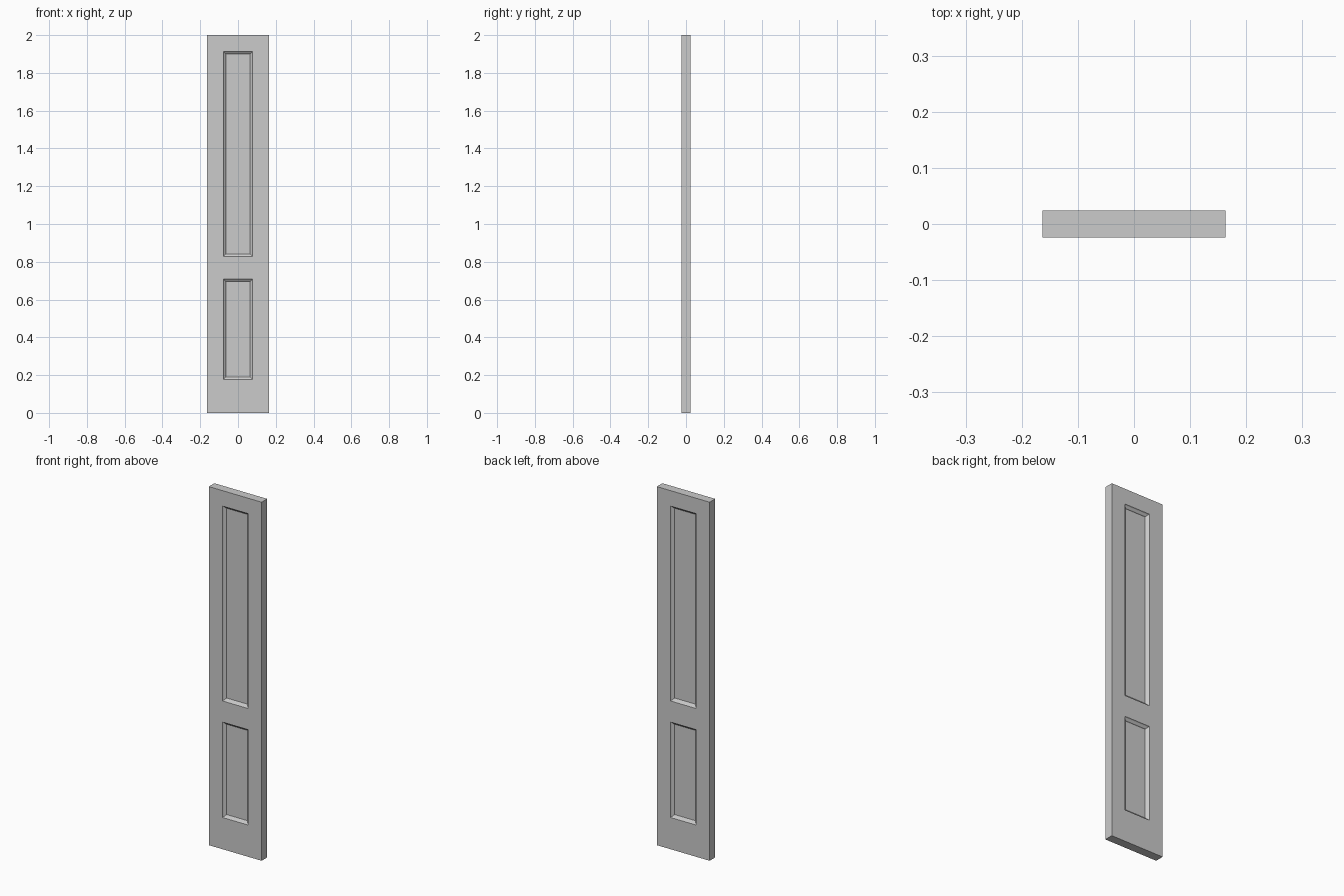
import bpy
import bmesh

cube = bpy.data.objects.get("Cube")
if cube:
    bpy.data.objects.remove(cube, do_unlink=True)

grey = bpy.data.materials.new("plain_grey")
grey.use_nodes = True
grey.diffuse_color = (0.6, 0.6, 0.6, 1)
grey.node_tree.nodes["Principled BSDF"].inputs["Base Color"].default_value = (0.6, 0.6, 0.6, 1)

HALF_W, HALF_T, HEIGHT = 0.163, 0.0245, 2.0
PANEL_HALF_W = 0.078
PANELS = [(0.177, 0.709), (0.827, 1.914)]
# Moulding profile of each recess: (inset from the opening, depth)
PROFILE = [(0.0, 0.0), (0.003, 0.005), (0.012, 0.012), (0.014, 0.016)]

bm = bmesh.new()


def quad(corners):
    bm.faces.new([bm.verts.new(c) for c in corners])


def recess(side, low, high):
    """Stepped moulding rings closed by a flat sunken panel."""
    rings = []
    for inset, depth in PROFILE:
        w, y = PANEL_HALF_W - inset, side * (HALF_T - depth)
        rings.append([(-w, y, low + inset), (w, y, low + inset),
                      (w, y, high - inset), (-w, y, high - inset)])
    for outer, inner in zip(rings, rings[1:]):
        for i in range(4):
            j = (i + 1) % 4
            quad([outer[i], outer[j], inner[j], inner[i]])
    quad(rings[-1])


# Front and back: a grid of frame faces with the two recesses left open
xs = [-HALF_W, -PANEL_HALF_W, PANEL_HALF_W, HALF_W]
zs = [0.0] + [z for span in PANELS for z in span] + [HEIGHT]
for side in (-1, 1):
    y = side * HALF_T
    for x0, x1 in zip(xs, xs[1:]):
        for z0, z1 in zip(zs, zs[1:]):
            if x0 == -PANEL_HALF_W and (z0, z1) in PANELS:
                recess(side, z0, z1)
            else:
                quad([(x0, y, z0), (x1, y, z0), (x1, y, z1), (x0, y, z1)])

# Side, bottom and top edges
for x in (-HALF_W, HALF_W):
    for z0, z1 in zip(zs, zs[1:]):
        quad([(x, -HALF_T, z0), (x, HALF_T, z0), (x, HALF_T, z1), (x, -HALF_T, z1)])
for z in (0.0, HEIGHT):
    for x0, x1 in zip(xs, xs[1:]):
        quad([(x0, -HALF_T, z), (x1, -HALF_T, z), (x1, HALF_T, z), (x0, HALF_T, z)])

bmesh.ops.remove_doubles(bm, verts=bm.verts, dist=0.0001)
bmesh.ops.recalc_face_normals(bm, faces=bm.faces)
# Merge the coplanar frame faces
mesh = bpy.data.meshes.new("door_panel")
bm.to_mesh(mesh)
bm.free()
mesh.materials.append(grey)
door = bpy.data.objects.new("door_panel", mesh)
bpy.context.collection.objects.link(door)
